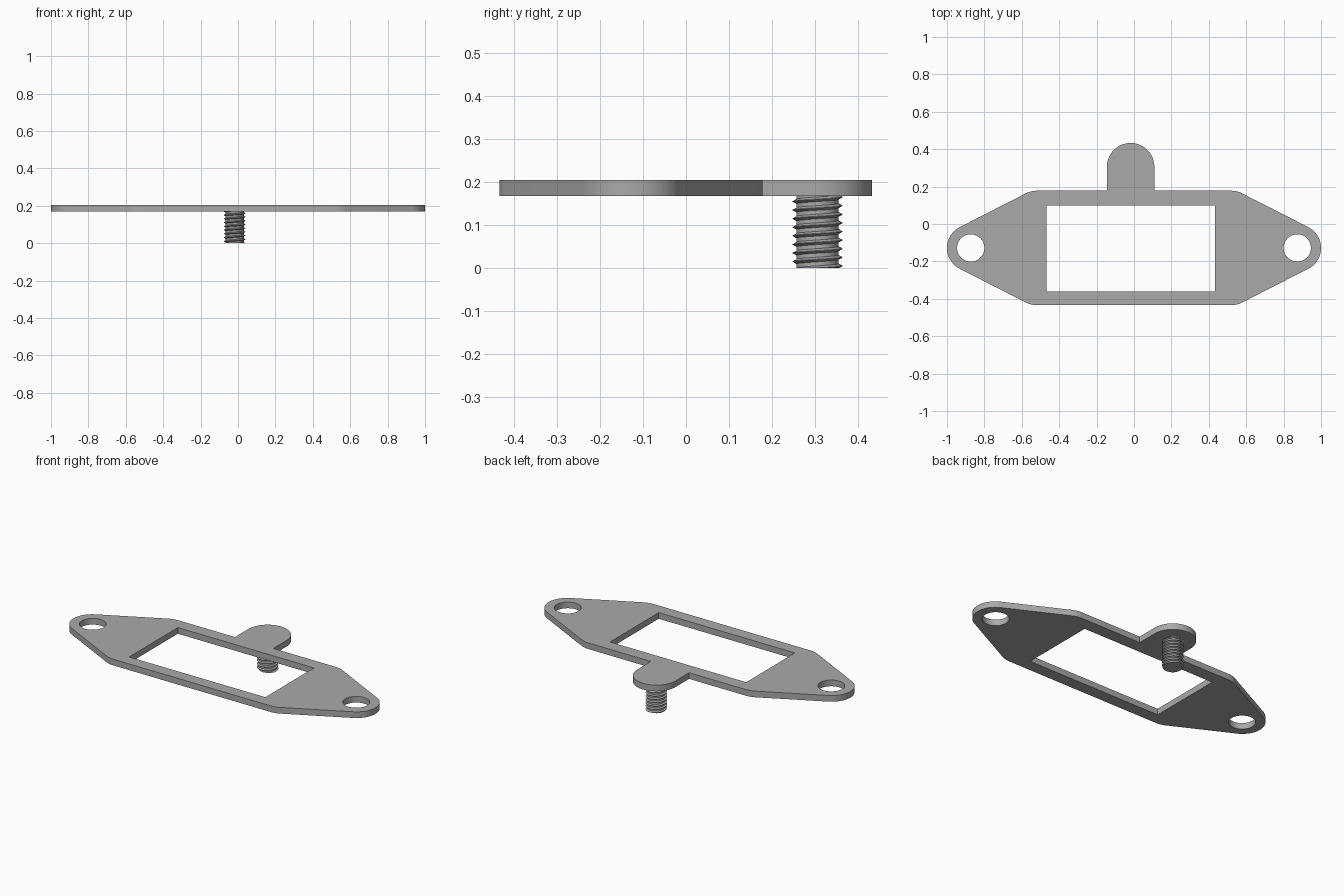
import bpy, bmesh
from math import sin, cos, pi, atan2, degrees, radians

if "Cube" in bpy.data.objects:
    bpy.data.objects.remove(bpy.data.objects["Cube"], do_unlink=True)

grey = bpy.data.materials.new("plain_grey")
grey.use_nodes = True
GREY = (0.4, 0.4, 0.4, 1)
grey.diffuse_color = GREY
grey.node_tree.nodes["Principled BSDF"].inputs["Base Color"].default_value = GREY

BOTTOM, TOP = 0.168, 0.205      # plate heights
MID_Y = -0.128                  # centre line of the plate
TAB_X, TAB_Y, TAB_R = -0.018, 0.306, 0.127
ROUND = 0.125                   # radius of all plate corners


def arc(cx, cy, r, start, end, n):
    """Points on an arc, angles in degrees."""
    angles = [radians(start + (end - start) * i / n) for i in range(n + 1)]
    return [(cx + r * cos(a), cy + r * sin(a)) for a in angles]


def add_object(name, bm):
    bmesh.ops.recalc_face_normals(bm, faces=bm.faces)
    mesh = bpy.data.meshes.new(name)
    bm.to_mesh(mesh)
    bm.free()
    mesh.materials.append(grey)
    ob = bpy.data.objects.new(name, mesh)
    bpy.context.collection.objects.link(ob)
    bpy.ops.object.select_all(action="DESELECT")
    ob.select_set(True)
    bpy.context.view_layer.objects.active = ob
    bpy.ops.object.shade_smooth_by_angle(angle=radians(30))
    return ob


def extruded(name, outlines, low, high):
    """Flat outline with holes, filled and raised to a solid."""
    bm = bmesh.new()
    for points in outlines:
        verts = [bm.verts.new((x, y, low)) for x, y in points]
        for a, b in zip(verts, verts[1:] + verts[:1]):
            bm.edges.new((a, b))
    bmesh.ops.triangle_fill(bm, edges=bm.edges[:], use_beauty=True, use_dissolve=False)
    up = bmesh.ops.extrude_face_region(bm, geom=bm.faces[:], use_keep_orig=True)["geom"]
    moved = [v for v in up if isinstance(v, bmesh.types.BMVert)]
    bmesh.ops.translate(bm, verts=moved, vec=(0, 0, high - low))
    return add_object(name, bm)


# Plate outline: one quarter mirrored around, with the tab set into the back edge
END_X, SHOULDER_X, SHOULDER_Y = 0.875, 0.52, 0.181
slant = 90 - degrees(atan2(SHOULDER_Y, END_X - SHOULDER_X))
quarter = (arc(END_X, 0, ROUND, 0, slant, 16)
           + arc(SHOULDER_X, SHOULDER_Y, ROUND, slant, 90, 8))
back_right = [(x, MID_Y + y) for x, y in quarter]
back_left = [(-x, y) for x, y in reversed(back_right)]
front_left = [(-x, MID_Y - y) for x, y in quarter[1:]]
front_right = [(x, MID_Y - y) for x, y in reversed(quarter[1:])]
back_edge = MID_Y + SHOULDER_Y + ROUND
tab = ([(TAB_X + TAB_R, back_edge)]
       + arc(TAB_X, TAB_Y, TAB_R, 0, 180, 40)
       + [(TAB_X - TAB_R, back_edge)])
outline = back_right + tab + back_left + front_left + front_right

# Openings: rectangular window and two bolt holes
window = [(x, y) for x, y in ((-0.469, -0.36), (0.433, -0.36), (0.433, 0.1), (-0.469, 0.1))]
holes = [arc(s * 0.873, MID_Y, 0.073, 0, 360, 48)[:-1] for s in (-1, 1)]
extruded("mounting_plate", [outline, window] + holes, BOTTOM, TOP)

# Screw shank under the tab
CORE_R, CREST_R = 0.049, 0.058
extruded("screw_core", [arc(TAB_X, TAB_Y, CORE_R, 0, 360, 48)[:-1]], 0, BOTTOM + 0.002)

# Helical thread: a triangular section swept round the core, trimmed at both ends
PITCH, STEPS = 0.02, 36
HALF = 0.0065
bm = bmesh.new()
previous = None
for i in range(STEPS * 10 + 1):
    a = 2 * pi * i / STEPS
    z = PITCH * (i / STEPS - 1)
    section = ((CORE_R - 0.002, -HALF), (CREST_R, -0.0006), (CREST_R, 0.0006), (CORE_R - 0.002, HALF))
    ring = [bm.verts.new((TAB_X + r * cos(a), TAB_Y + r * sin(a), z + dz)) for r, dz in section]
    if previous:
        for k in range(4):
            m = (k + 1) % 4
            bm.faces.new((previous[k], previous[m], ring[m], ring[k]))
    previous = ring
for height, direction in ((0, -1), (BOTTOM + 0.002, 1)):
    geom = bm.verts[:] + bm.edges[:] + bm.faces[:]
    bmesh.ops.bisect_plane(bm, geom=geom, plane_co=(0, 0, height),
                           plane_no=(0, 0, direction), clear_outer=True)
    bmesh.ops.holes_fill(bm, edges=[e for e in bm.edges if e.is_boundary], sides=0)
add_object("screw_thread", bm)
